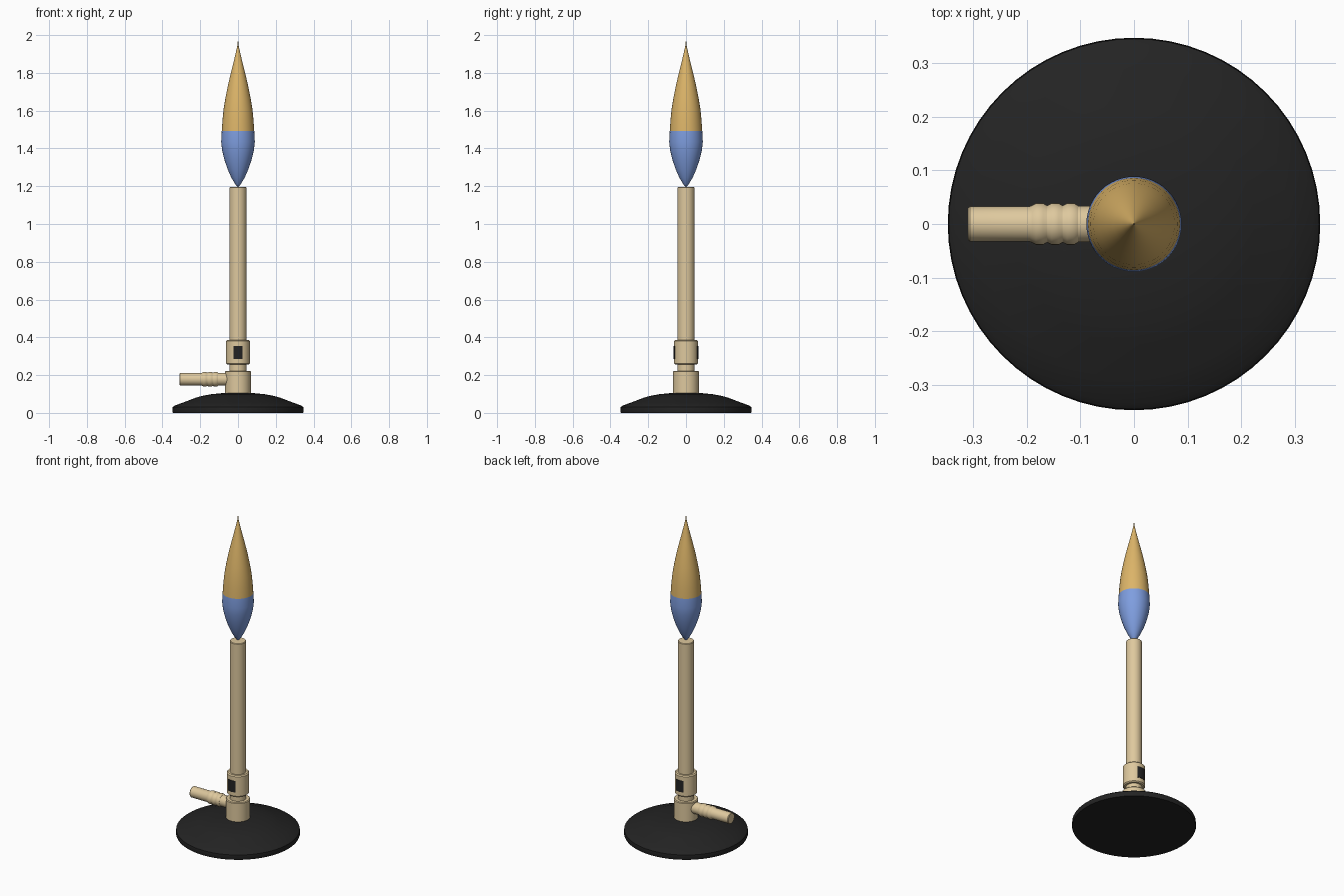
import bpy, bmesh, math
from mathutils import Matrix

if "Cube" in bpy.data.objects:
    bpy.data.objects.remove(bpy.data.objects["Cube"])


def material(name, rgb):
    m = bpy.data.materials.new(name)
    m.diffuse_color = (*rgb, 1)
    m.use_nodes = True
    m.node_tree.nodes["Principled BSDF"].inputs["Base Color"].default_value = m.diffuse_color
    return m


BLACK = material("black iron", (0.017, 0.017, 0.017))
BRASS = material("pale brass", (0.73, 0.58, 0.34))
ORANGE = material("flame orange", (0.72, 0.46, 0.14))
BLUE = material("flame blue", (0.21, 0.34, 0.74))


def lathe(name, profile, mats, matrix=Matrix(), segments=48, angle=35):
    """Revolve (radius, height) points around the local z axis."""
    bm = bmesh.new()
    verts = [bm.verts.new((r, 0, h)) for r, h in profile]
    edges = [bm.edges.new(pair) for pair in zip(verts, verts[1:])]
    bmesh.ops.spin(bm, geom=verts + edges, axis=(0, 0, 1), cent=(0, 0, 0),
                   angle=math.tau, steps=segments, use_duplicate=False)
    bmesh.ops.remove_doubles(bm, verts=bm.verts, dist=0.00005)
    bmesh.ops.recalc_face_normals(bm, faces=bm.faces)
    bm.transform(matrix)
    mesh = bpy.data.meshes.new(name)
    bm.to_mesh(mesh)
    bm.free()
    obj = bpy.data.objects.new(name, mesh)
    bpy.context.collection.objects.link(obj)
    for m in mats:
        mesh.materials.append(m)
    bpy.ops.object.select_all(action='DESELECT')
    obj.select_set(True)
    bpy.context.view_layer.objects.active = obj
    bpy.ops.object.shade_smooth_by_angle(angle=math.radians(angle))
    return obj


def rod(r, z0, z1, b=0.004):
    """Closed cylinder profile with small chamfers."""
    return [(0, z0), (r - b, z0), (r, z0 + b), (r, z1 - b), (r - b, z1), (0, z1)]


# Domed foot
lathe("base", [(0, 0), (0.345, 0), (0.348, 0.008), (0.346, 0.03), (0.335, 0.039),
               (0.29, 0.055), (0.225, 0.08), (0.19, 0.09), (0.14, 0.099),
               (0.08, 0.105), (0, 0.107)], [BLACK], segments=64)

# Upright brass parts
lathe("lower_body", rod(0.068, 0.095, 0.222), [BRASS])
lathe("neck", rod(0.046, 0.21, 0.265, 0.002), [BRASS])
lathe("air_collar", rod(0.063, 0.255, 0.387, 0.006), [BRASS])
lathe("barrel", rod(0.045, 0.375, 1.195, 0.003), [BRASS])

# Gas inlet with three rounded hose ribs, pointing to -x
inlet = [(0, 0.04), (0.034, 0.04), (0.034, 0.105)]
for i in range(3):
    start = 0.105 + i * 0.029
    inlet += [(0.035, start), (0.039, start + 0.007),
              (0.039, start + 0.02), (0.035, start + 0.027)]
inlet += [(0.033, 0.195), (0.033, 0.306), (0.03, 0.31), (0, 0.31)]
lathe("gas_inlet", inlet, [BRASS],
      Matrix.Translation((0, 0, 0.178)) @ Matrix.Rotation(-math.pi / 2, 4, 'Y'), 32)

# Curved air hole plates on the front and back of the collar
for name, side in (("front_air_hole", -1), ("back_air_hole", 1)):
    bm = bmesh.new()
    columns = []
    for i in range(7):
        a = side * math.pi / 2 + (i / 6 - 0.5) * 0.78
        columns.append([bm.verts.new((r * math.cos(a), r * math.sin(a), z))
                        for r, z in ((0.061, 0.285), (0.066, 0.285),
                                     (0.066, 0.355), (0.061, 0.355))])
    for c, d in zip(columns, columns[1:]):
        for k in range(4):
            bm.faces.new((c[k], d[k], d[(k + 1) % 4], c[(k + 1) % 4]))
    bm.faces.new(columns[0])
    bm.faces.new(columns[-1])
    bmesh.ops.recalc_face_normals(bm, faces=bm.faces)
    mesh = bpy.data.meshes.new(name)
    bm.to_mesh(mesh)
    bm.free()
    mesh.materials.append(BLACK)
    bpy.context.collection.objects.link(bpy.data.objects.new(name, mesh))

# Flame: blue below, orange above
SPLIT = 1.492
flame = lathe("flame", [(0, 1.195), (0.014, 1.21), (0.035, 1.245), (0.055, 1.29),
                        (0.072, 1.34), (0.084, 1.39), (0.089, 1.435), (0.086, SPLIT),
                        (0.082, 1.55), (0.076, 1.61), (0.066, 1.67), (0.053, 1.735),
                        (0.039, 1.795), (0.025, 1.85), (0.012, 1.905),
                        (0.002, 1.95), (0, 2.0)], [BLUE, ORANGE], angle=60)
for poly in flame.data.polygons:
    poly.material_index = int(poly.center.z > SPLIT)
